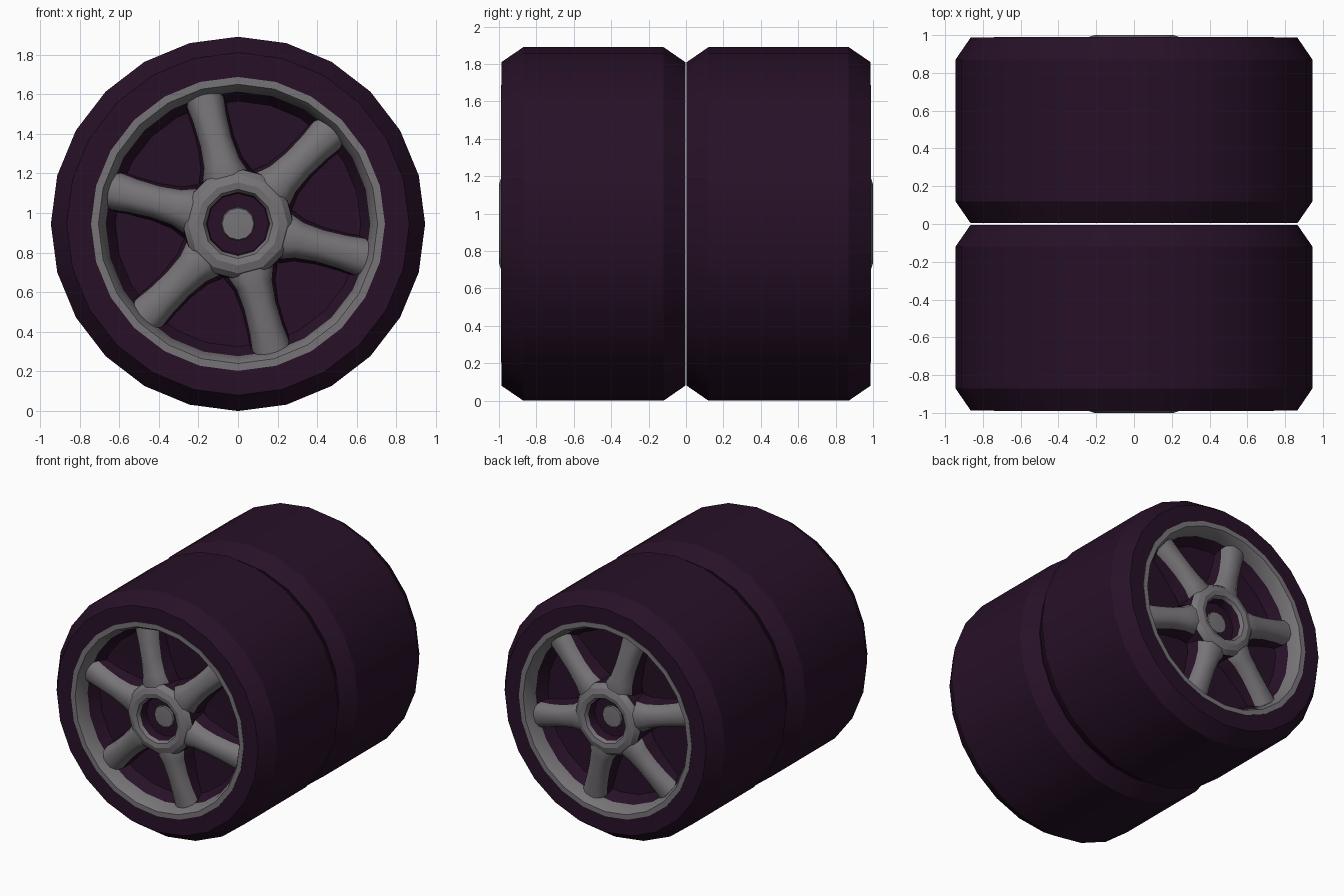
import bpy, bmesh, math

if "Cube" in bpy.data.objects:
    bpy.data.objects.remove(bpy.data.objects["Cube"])

CZ = 0.945  # axle height


def material(name, rgb):
    m = bpy.data.materials.new(name)
    m.diffuse_color = (*rgb, 1)
    m.use_nodes = True
    m.node_tree.nodes["Principled BSDF"].inputs["Base Color"].default_value = m.diffuse_color
    return m


rubber = material("dark plum rubber", (0.020, 0.0055, 0.020))
metal = material("grey metal", (0.185, 0.175, 0.185))


def finish(name, bm, angle=30):
    """Turn a front-wheel part into an object, mirrored to the back wheel."""
    bmesh.ops.recalc_face_normals(bm, faces=bm.faces)
    me = bpy.data.meshes.new(name)
    bm.to_mesh(me)
    bm.free()
    me.materials.append(rubber)
    me.materials.append(metal)
    ob = bpy.data.objects.new(name, me)
    bpy.context.collection.objects.link(ob)
    bpy.ops.object.select_all(action='DESELECT')
    ob.select_set(True)
    bpy.context.view_layer.objects.active = ob
    bpy.ops.object.shade_smooth_by_angle(angle=math.radians(angle))
    mod = ob.modifiers.new("back wheel", 'MIRROR')
    mod.use_axis = (False, True, False)
    mod.use_mirror_merge = False
    return ob


def lathe(name, profile, mats, sides, closed=False):
    """Spin (radius, distance from middle) points around the axle."""
    bm = bmesh.new()
    rings = []
    for r, d in profile:
        if r == 0:
            rings.append([bm.verts.new((0, -d, CZ))] * sides)
        else:
            rings.append([bm.verts.new((r * math.cos(a), -d, CZ + r * math.sin(a)))
                          for a in (math.tau * i / sides for i in range(sides))])
    n = len(rings)
    for k in range(n if closed else n - 1):
        p, q = rings[k], rings[(k + 1) % n]
        for i in range(sides):
            j = (i + 1) % sides
            corners = list(dict.fromkeys((p[i], p[j], q[j], q[i])))
            bm.faces.new(corners).material_index = mats[k]
    return finish(name, bm)


# Tyre: chamfered tread, flat sidewall and a dark recessed dish behind the spokes
lathe("tyre",
      [(0, 0.004), (0.865, 0.004), (0.945, 0.12), (0.945, 0.87), (0.865, 0.987),
       (0.73, 0.987), (0.675, 0.90), (0.62, 0.81), (0, 0.79)],
      [0] * 8, 24)

# Rim: thin grey lip round the dish
lathe("rim",
      [(0.742, 0.97), (0.742, 0.990), (0.705, 0.990), (0.682, 0.955), (0.668, 0.89), (0.70, 0.89)],
      [1] * 6, 24, closed=True)

# Hub: raised ring, dark socket and grey axle cap
lathe("hub",
      [(0, 0.80), (0.29, 0.80), (0.28, 0.95), (0.25, 0.987), (0.21, 1.0), (0.175, 0.993),
       (0.16, 0.97), (0.155, 0.90), (0.085, 0.90), (0.08, 0.91), (0, 0.915)],
      [0, 0, 1, 1, 1, 1, 0, 0, 1, 1], 12)

# Spokes: (radius, half width, crown height); cross-section (width factor, drop)
stations = [(0.19, 0.10, 0.980), (0.25, 0.115, 0.985), (0.32, 0.09, 0.978),
            (0.43, 0.08, 0.966), (0.55, 0.084, 0.952), (0.62, 0.092, 0.942), (0.675, 0.098, 0.935)]
section = [(-1.2, 0.17), (-1, 0.075), (-0.8, 0.03), (-0.4, 0.004),
           (0.4, 0.004), (0.8, 0.03), (1, 0.075), (1.2, 0.17)]
bm = bmesh.new()
for s in range(6):
    a = math.radians(45 + 60 * s)
    ca, sa = math.cos(a), math.sin(a)
    rows = [[bm.verts.new((r * ca - w * f * sa, -(top - drop), CZ + r * sa + w * f * ca))
             for f, drop in section] for r, w, top in stations]
    for p, q in zip(rows, rows[1:]):
        for k in range(len(section)):
            j = (k + 1) % len(section)
            face = bm.faces.new((p[k], p[j], q[j], q[k]))
            face.material_index = 1 if 1 <= k <= 5 else 0  # dark flanks
    for end in (rows[0], rows[-1]):
        bm.faces.new(end).material_index = 1
finish("spokes", bm, 45)
